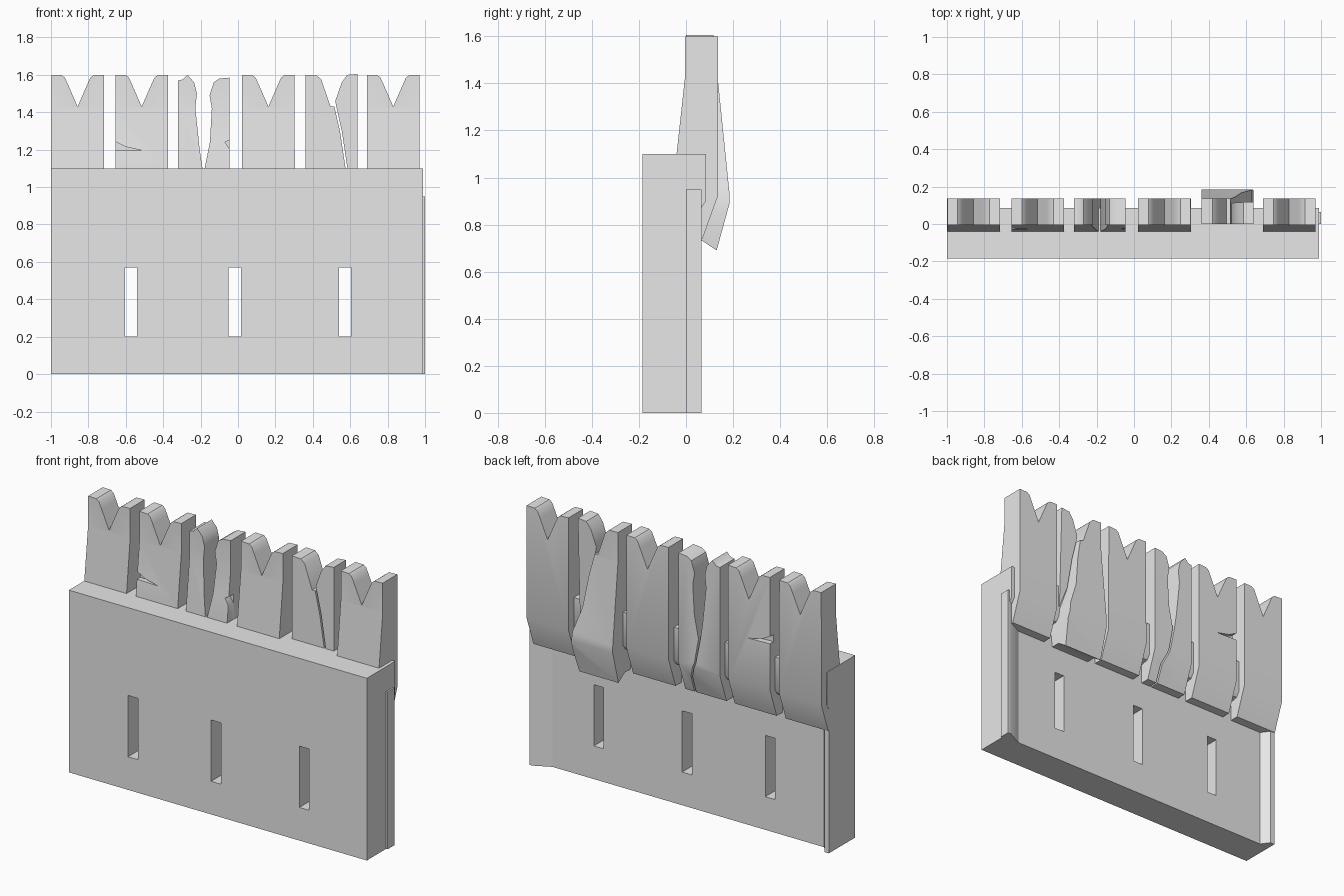
import bpy
import bmesh

cube = bpy.data.objects.get("Cube")
if cube:
    bpy.data.objects.remove(cube, do_unlink=True)

stone = bpy.data.materials.new("pale_grey_stone")
stone.use_nodes = True
stone.diffuse_color = (0.8, 0.8, 0.8, 1)
stone.node_tree.nodes["Principled BSDF"].inputs["Base Color"].default_value = (0.8, 0.8, 0.8, 1)


def prism(name, outline, axis, lo, hi):
    """Extrude a 2D outline along one axis; the outline uses the other two in order."""
    bm = bmesh.new()

    def ring(depth):
        verts = []
        for point in outline:
            co = list(point)
            co.insert("xyz".index(axis), depth)
            verts.append(bm.verts.new(co))
        return verts

    a, b = ring(lo), ring(hi)
    bm.faces.new(a)
    bm.faces.new(b)
    for i in range(len(a)):
        j = (i + 1) % len(a)
        bm.faces.new((a[i], a[j], b[j], b[i]))
    bmesh.ops.recalc_face_normals(bm, faces=bm.faces)
    mesh = bpy.data.meshes.new(name)
    bm.to_mesh(mesh)
    bm.free()
    mesh.materials.append(stone)
    obj = bpy.data.objects.new(name, mesh)
    bpy.context.collection.objects.link(obj)
    return obj


def activate(obj):
    bpy.ops.object.select_all(action='DESELECT')
    obj.select_set(True)
    bpy.context.view_layer.objects.active = obj


def combine(obj, tool, operation):
    mod = obj.modifiers.new("shape", 'BOOLEAN')
    mod.operation = operation
    mod.solver = 'EXACT'
    mod.object = tool
    activate(obj)
    bpy.ops.object.modifier_apply(modifier=mod.name)
    bpy.data.objects.remove(tool, do_unlink=True)


# Wall with an overhanging lip at the back, and three arrow slits
wall = prism("wall", [(-.185, 0), (.015, 0), (.015, .86), (.065, .87), (.085, .9),
                      (.085, 1.1), (-.185, 1.1)], "x", -1, .99)
for x in (-.605, -.05, .54):
    slit = prism("slit_cutter", [(x, .2), (x + .065, .2), (x + .065, .57), (x, .57)], "y", -.4, .4)
    combine(wall, slit, 'DIFFERENCE')

# Ribs at both ends of the back
prism("left_end_rib", [(1, 0), (1, .065), (.98, .065), (.87, .01), (.87, 0)], "z", 0, .95)
prism("right_end_rib", [(-1, 0), (-1, .065), (-.97, .065), (-.93, .01), (-.93, 0)], "z", 0, .95)

# Side profiles (y, z) of the merlons
whole_side = [(-.04, 1.1), (-.005, 1.42), (-.005, 1.7), (.135, 1.7), (.135, .92),
              (.07, .74), (-.04, .74)]
slumped_side = [(0, 1.7), (.135, 1.7), (.135, 1.42), (.185, .93), (.185, .89),
                (.13, .69), (.07, .73), (0, .73)]
split_side = [(0, 1.7), (.12, 1.7), (.1, 1.1), (.09, .8), (0, .8)]


def merlon(name, outline, side):
    block = prism(name, outline, "y", -.3, .4)
    combine(block, prism("side_profile", side, "x", -1.2, 1.2), 'INTERSECT')
    return block


def notched(x0, x1):
    """Front outline with a V notch between two rounded horns."""
    mid = (x0 + x1) / 2
    horn = [(.14, 1.6), (.085, 1.598), (.068, 1.585), (.05, 1.545)]
    left = [(mid - dx, z) for dx, z in horn]
    right = [(mid + dx, z) for dx, z in reversed(horn)]
    return [(x0, .5)] + left + [(mid, 1.43)] + right + [(x1, .5)]


# Intact merlons
spans = {"far_right": (-1, -.715), "right": (-.655, -.375),
         "inner_left": (.02, .305), "far_left": (.69, .97)}
merlons = {key: merlon(key + "_merlon", notched(*span), whole_side)
           for key, span in spans.items()}

# Chipped cracks in the front and back of one merlon
for lo, hi in ((-.2, .0), (.1, .3)):
    crack = prism("crack_cutter", [(-.68, 1.255), (-.6, 1.215), (-.51, 1.195), (-.68, 1.2)],
                  "y", lo, hi)
    combine(merlons["right"], crack, 'DIFFERENCE')

# Merlon split open down the middle
merlon("broken_merlon_right_part",
       [(-.32, .5), (-.32, 1.57), (-.295, 1.575), (-.27, 1.6), (-.235, 1.56), (-.22, 1.5),
        (-.228, 1.42), (-.205, 1.2), (-.19, 1.1), (-.16, .95), (-.12, .85), (-.11, .5)], whole_side)
broken = merlon("broken_merlon_left_part",
                [(-.045, .5), (-.045, 1.585), (-.1, 1.58), (-.13, 1.56), (-.152, 1.49),
                 (-.14, 1.42), (-.15, 1.24), (-.178, 1.1), (-.15, .95), (-.11, .85), (-.1, .5)],
                whole_side)
chip = prism("chip_cutter", [(-.03, 1.26), (-.07, 1.24), (-.03, 1.18)], "y", -.2, .02)
combine(broken, chip, 'DIFFERENCE')

# Merlon cracked in two, its larger part slumped backwards
merlon("slumped_merlon_part",
       [(.36, .5), (.36, 1.6), (.42, 1.598), (.445, 1.575), (.495, 1.43), (.515, 1.43),
        (.545, 1.3), (.575, 1.1), (.63, .95), (.64, .85), (.6, .5)], slumped_side)
merlon("split_merlon_part",
       [(.64, .96), (.64, 1.605), (.585, 1.6), (.555, 1.56), (.52, 1.46), (.528, 1.42),
        (.555, 1.3), (.585, 1.1)], split_side)

# Smooth shading with crisp corners
for obj in [o for o in bpy.context.scene.objects if o.type == 'MESH']:
    activate(obj)
    bpy.ops.object.shade_smooth_by_angle(angle=.6)
